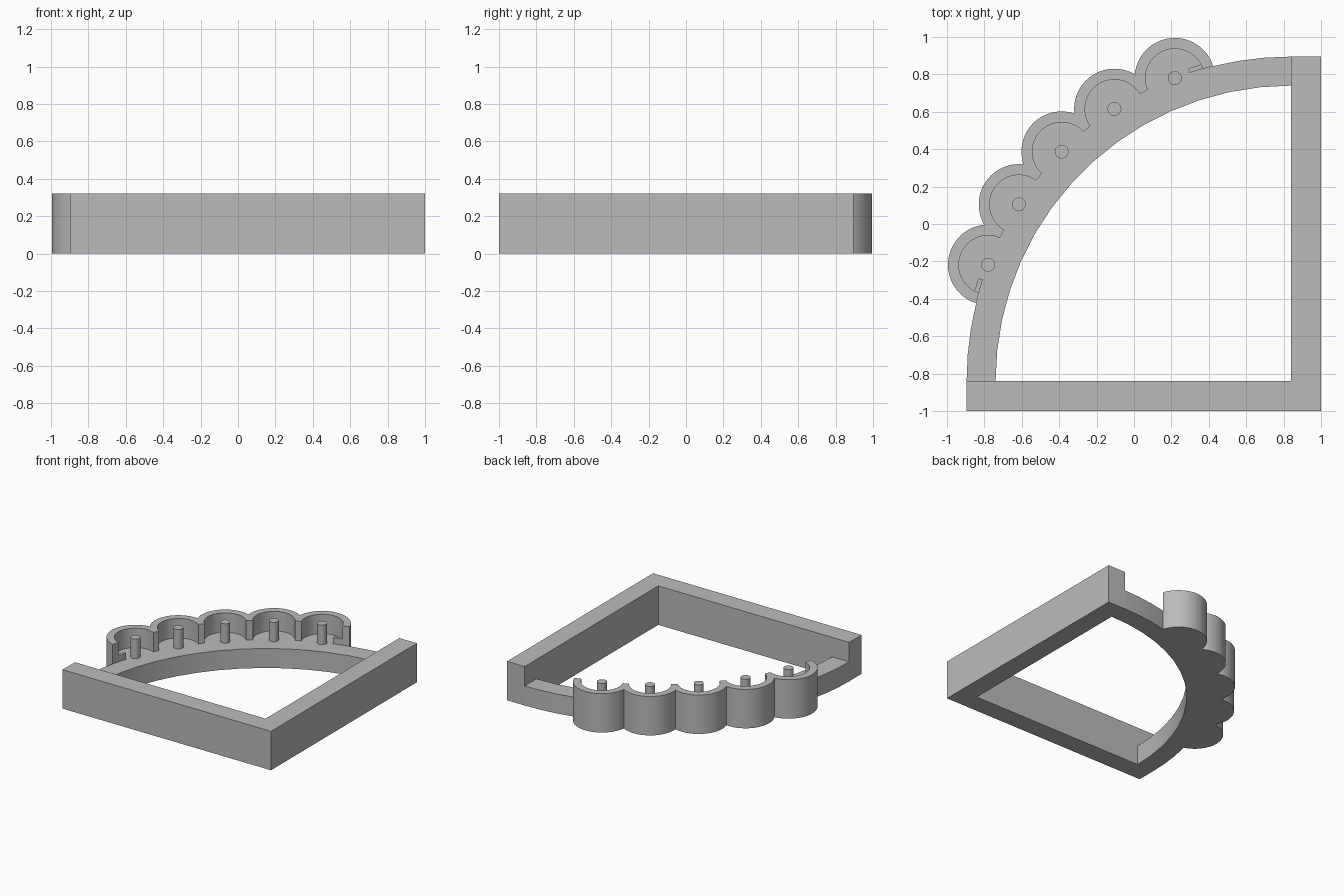
import bpy
import bmesh
from math import sin, cos, acos, asin, radians, degrees

cube = bpy.data.objects.get("Cube")
if cube:
    bpy.data.objects.remove(cube, do_unlink=True)

# Main dimensions
INNER, OUTER = 1.58, 1.735          # curved rail radii
CORNER = 0.84                       # arc centre at (CORNER, -CORNER)
CUP_OUT, CUP_IN, PIN = 0.215, 0.157, 0.037
FLOOR, TOP = 0.16, 0.32
CUPS = [21, 33, 45, 57, 69]         # cup positions along the arc, degrees
HALF = 6                            # half the spacing between cups

grey = bpy.data.materials.new("plain_grey")
grey.use_nodes = True
grey.diffuse_color = (0.5, 0.5, 0.5, 1)
grey.node_tree.nodes["Principled BSDF"].inputs["Base Color"].default_value = (0.5, 0.5, 0.5, 1)


def extrude(name, outline, z0, z1):
    """Solid prism from a closed 2D outline."""
    bm = bmesh.new()
    base = bm.faces.new([bm.verts.new((x, y, z0)) for x, y in outline])
    res = bmesh.ops.extrude_face_region(bm, geom=[base])
    top = [v for v in res["geom"] if isinstance(v, bmesh.types.BMVert)]
    bmesh.ops.translate(bm, verts=top, vec=(0, 0, z1 - z0))
    bmesh.ops.recalc_face_normals(bm, faces=bm.faces)
    mesh = bpy.data.meshes.new(name)
    bm.to_mesh(mesh)
    bm.free()
    mesh.materials.append(grey)
    obj = bpy.data.objects.new(name, mesh)
    bpy.context.collection.objects.link(obj)
    bpy.ops.object.select_all(action="DESELECT")
    obj.select_set(True)
    bpy.context.view_layer.objects.active = obj
    bpy.ops.object.shade_smooth_by_angle(angle=radians(30))
    return obj


def polar(radius, deg, centre=(CORNER, -CORNER)):
    """Point at an angle measured from -x towards +y."""
    a = radians(deg)
    return centre[0] - radius * cos(a), centre[1] + radius * sin(a)


def arc(radius, start, end, steps, centre=(CORNER, -CORNER)):
    return [polar(radius, start + (end - start) * i / steps, centre) for i in range(steps + 1)]


def join(*paths):
    """Chain paths, dropping coincident neighbouring points."""
    out = []
    for p in (p for path in paths for p in path):
        if not out or abs(p[0] - out[-1][0]) + abs(p[1] - out[-1][1]) > 1e-4:
            out.append(p)
    return out


# Scalloped outer edge and the hollow inner edge of the cup row
seam = HALF + 90 - degrees(acos(OUTER * sin(radians(HALF)) / CUP_OUT))
out_end = degrees(acos(-CUP_OUT / (2 * OUTER)))
in_end = degrees(acos(-CUP_IN / (2 * OUTER)))
scallops, hollows = [], []
for c in CUPS:
    centre = polar(OUTER, c)
    first = out_end if c == CUPS[0] else seam
    last = out_end if c == CUPS[-1] else seam
    scallops += arc(CUP_OUT, c - first, c + last, 32, centre)
    hollows += arc(CUP_IN, c - in_end, c + in_end, 32, centre)

# Square corner frame
edge = CORNER - OUTER
extrude("corner_frame", [(edge, -1), (1, -1), (1, -edge), (CORNER, -edge),
                         (CORNER, -CORNER), (edge, -CORNER)], 0, TOP)

# Curved rail with the cup floors in one slab
reach = degrees(2 * asin(CUP_OUT / (2 * OUTER)))
lead_in = arc(OUTER, 0, CUPS[0] - reach, 3)
lead_out = arc(OUTER, CUPS[-1] + reach, 90, 3)
extrude("curved_rail", join(lead_in, scallops, lead_out, arc(INNER, 90, 0, 15)), 0, FLOOR)

# Cup walls, open towards the rail
extrude("cup_walls", join(scallops, hollows[::-1]), FLOOR, TOP)

# Pin in the middle of each cup
for i, c in enumerate(CUPS):
    extrude(f"pin_{i + 1}", arc(PIN, 0, 360, 24, polar(OUTER, c))[:-1], FLOOR, TOP)

# Low stop tabs at both ends of the cup row
for side, (a, b) in {"front": (15.6, 18.2), "back": (71.8, 74.4)}.items():
    extrude(f"{side}_stop_tab", arc(OUTER, a, b, 2) + arc(OUTER + 0.025, b, a, 2), FLOOR, 0.21)
